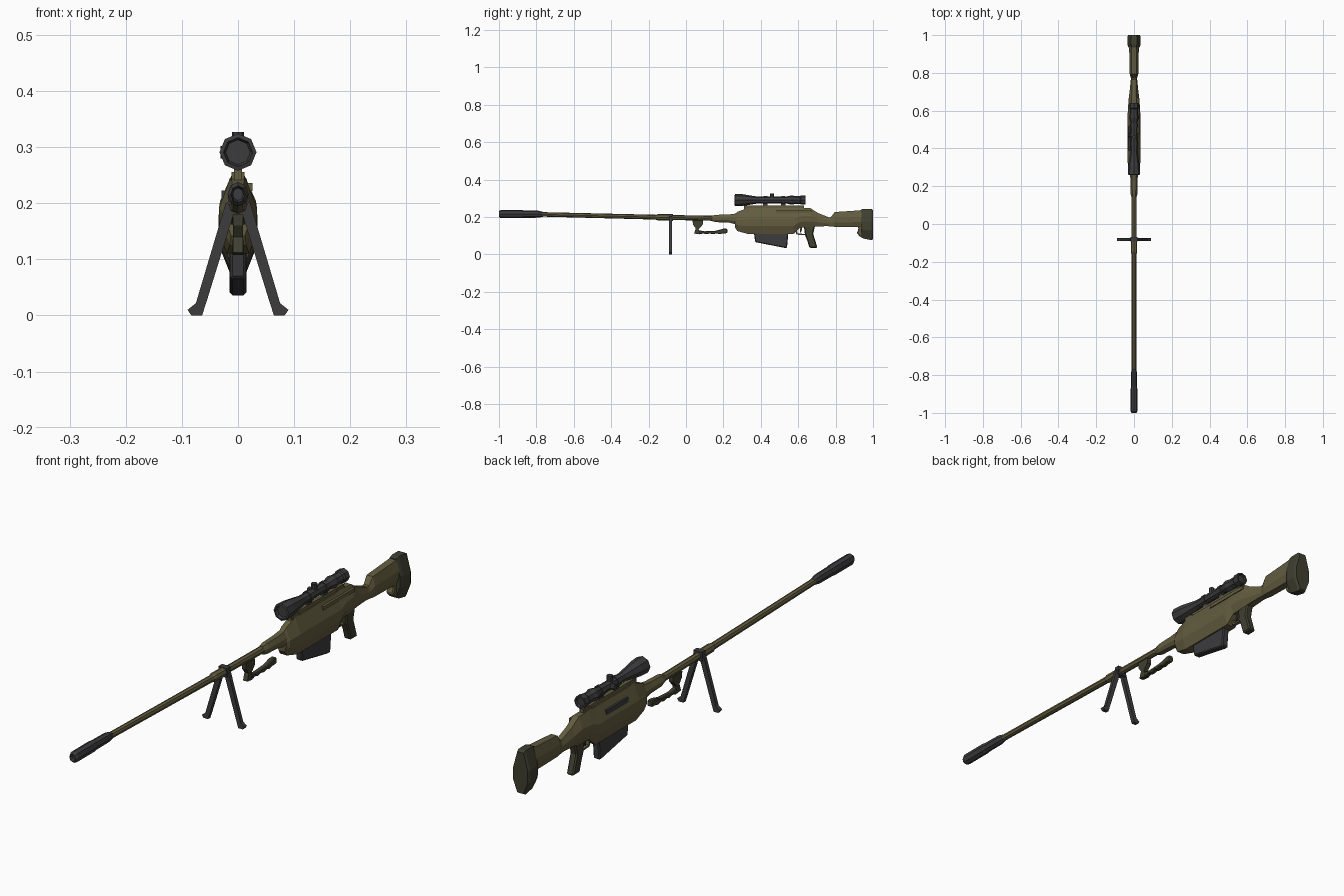
import bpy, math


def material(name, rgb):
    m = bpy.data.materials.new(name)
    m.diffuse_color = (*rgb, 1)
    return m


OLIVE = material("olive", (0.125, 0.108, 0.05))
DARK = material("dark_metal", (0.045, 0.045, 0.048))
RUBBER = material("rubber", (0.05, 0.05, 0.03))


def mesh(name, verts, faces, mat):
    me = bpy.data.meshes.new(name)
    me.from_pydata(verts, [], faces)
    me.materials.append(mat)
    ob = bpy.data.objects.new(name, me)
    bpy.context.collection.objects.link(ob)
    return ob


def loft(name, rings, mat):
    """Skin equal-length rings and cap both ends."""
    n = len(rings[0])
    verts = [p for r in rings for p in r]
    faces = [(k * n + i, k * n + (i + 1) % n, (k + 1) * n + (i + 1) % n, (k + 1) * n + i)
             for k in range(len(rings) - 1) for i in range(n)]
    faces += [tuple(reversed(range(n))), tuple(range(len(verts) - n, len(verts)))]
    return mesh(name, verts, faces, mat)


def tube(name, stations, mat, n=8, sx=1.0):
    """Faceted tube along y from (y, z, radius) stations."""
    ang = [2 * math.pi * i / n for i in range(n)]
    return loft(name, [[(-r * sx * math.cos(a), y, z + r * math.sin(a)) for a in ang]
                       for y, z, r in stations], mat)


def body(name, stations, mat):
    """Octagonal body along y: (y, bottom, top, half width, top half width, bottom half width)."""
    rings = []
    for y, z0, z1, w, wt, wb in stations:
        h = z1 - z0
        half = [(wb, z0), (w, z0 + 0.3 * h), (w, z0 + 0.58 * h), (wt, z1)]
        ring = half + [(-x, z) for x, z in reversed(half)]
        rings.append([(x, y, z) for x, z in reversed(ring)])
    return loft(name, rings, mat)


def prism(name, prof, w, mat, x=0, bevel=0.0):
    """Side (y, z) profile extruded across x."""
    ob = loft(name, [[(x + s * w, y, z) for y, z in prof] for s in (-1, 1)], mat)
    if bevel:
        b = ob.modifiers.new("bevel", "BEVEL")
        b.width, b.segments = bevel, 1
    return ob


def box(name, x0, x1, y0, y1, z0, z1, mat):
    return prism(name, [(y0, z0), (y1, z0), (y1, z1), (y0, z1)],
                 (x1 - x0) / 2, mat, (x0 + x1) / 2)


# Barrel, sleeve and muzzle with a recessed bore
tube("barrel", [(-0.79, 0.215, 0.012), (-0.1, 0.198, 0.013), (0.2, 0.193, 0.014)], OLIVE)
tube("barrel_sleeve", [(-0.16, 0.199, 0.013), (-0.15, 0.199, 0.017),
                       (-0.075, 0.198, 0.017), (-0.07, 0.198, 0.013)], OLIVE)
tube("muzzle", [(-0.985, 0.216, 0.011), (-1.0, 0.216, 0.015), (-0.99, 0.216, 0.022),
                (-0.88, 0.216, 0.022), (-0.87, 0.216, 0.02), (-0.79, 0.2155, 0.019),
                (-0.765, 0.2145, 0.013)], DARK, sx=0.85)

# Bipod: mirrored legs with flared feet
for s, side in ((1, "right"), (-1, "left")):
    leg = [(0.012, 0.205), (0.022, 0.2), (0.075, 0.022), (0.09, 0.01), (0.083, 0.0),
           (0.064, 0.0), (0.055, 0.028), (0.008, 0.18)]
    loft("bipod_leg_" + side, [[(s * x, y, z) for x, z in leg] for y in (-0.09, -0.075)], DARK)
box("bipod_clamp", -0.018, 0.018, -0.092, -0.07, 0.18, 0.216, DARK)

# Folding foregrip with finger grooves
prism("foregrip_mount", [(0.035, 0.182), (0.09, 0.182), (0.09, 0.16), (0.068, 0.135),
                         (0.075, 0.108), (0.043, 0.112), (0.052, 0.14), (0.037, 0.16)], 0.009, RUBBER)
grooves = [(0.215 - 0.0175 * i, 0.108 + (0.005 if i % 2 else 0) + (0.005 if i == 0 else 0))
           for i in range(9)]
prism("foregrip_handle", [(0.065, 0.13), (0.1, 0.124), (0.16, 0.127), (0.2, 0.138),
                          (0.22, 0.138), (0.222, 0.118)] + grooves, 0.01, RUBBER, bevel=0.003)

# Receiver with forend, tail and stock
body("forend", [(0.14, 0.178, 0.208, 0.013, 0.007, 0.007), (0.16, 0.173, 0.212, 0.018, 0.009, 0.01),
                (0.23, 0.17, 0.214, 0.019, 0.01, 0.01), (0.29, 0.155, 0.222, 0.022, 0.01, 0.012)], OLIVE)
body("receiver", [(0.263, 0.142, 0.218, 0.02, 0.009, 0.012), (0.275, 0.125, 0.228, 0.028, 0.01, 0.015),
                  (0.33, 0.11, 0.249, 0.034, 0.012, 0.02), (0.575, 0.11, 0.249, 0.034, 0.012, 0.02),
                  (0.61, 0.142, 0.249, 0.032, 0.012, 0.018), (0.665, 0.147, 0.248, 0.028, 0.012, 0.016),
                  (0.705, 0.15, 0.222, 0.023, 0.011, 0.014), (0.775, 0.152, 0.194, 0.016, 0.01, 0.012)], OLIVE)
body("stock", [(0.75, 0.152, 0.194, 0.015, 0.01, 0.012), (0.775, 0.15, 0.2, 0.017, 0.011, 0.013),
               (0.795, 0.148, 0.227, 0.023, 0.013, 0.015), (0.9, 0.146, 0.234, 0.025, 0.014, 0.015),
               (0.95, 0.146, 0.238, 0.026, 0.014, 0.015)], OLIVE)
prism("stock_toe", [(0.915, 0.17), (0.95, 0.17), (0.95, 0.09), (0.93, 0.095), (0.913, 0.115),
                    (0.922, 0.135)], 0.015, OLIVE, bevel=0.004)
body("butt_pad", [(0.935, 0.093, 0.24, 0.03, 0.013, 0.013), (0.95, 0.085, 0.244, 0.035, 0.015, 0.015),
                  (0.99, 0.077, 0.244, 0.035, 0.015, 0.015), (1.0, 0.082, 0.238, 0.031, 0.013, 0.013)], RUBBER)

# Top rail, bolt ridge and ejection port
box("top_rail", -0.007, 0.007, 0.31, 0.63, 0.24, 0.262, OLIVE)
for i in range(2):
    box("rail_foot", -0.012, 0.012, 0.315 + 0.27 * i, 0.355 + 0.27 * i, 0.24, 0.256, OLIVE)
box("bolt_ridge", 0.012, 0.026, 0.48, 0.67, 0.222, 0.236, OLIVE)
box("ejection_port", -0.029, -0.015, 0.39, 0.52, 0.203, 0.223, DARK)

# Magazine, pistol grip and trigger
prism("magazine", [(0.362, 0.125), (0.548, 0.125), (0.54, 0.036), (0.525, 0.036), (0.37, 0.066)],
      0.014, DARK, bevel=0.004)
prism("pistol_grip", [(0.63, 0.155), (0.69, 0.155), (0.68, 0.11), (0.703, 0.036), (0.66, 0.036),
                      (0.648, 0.075), (0.636, 0.105)], 0.015, RUBBER, bevel=0.005)
prism("trigger_guard", [(0.585, 0.145), (0.592, 0.145), (0.596, 0.113), (0.64, 0.109),
                        (0.64, 0.103), (0.59, 0.106)], 0.006, OLIVE)
prism("trigger", [(0.612, 0.15), (0.622, 0.15), (0.62, 0.13), (0.613, 0.117), (0.609, 0.118)],
      0.004, DARK)

# Scope with recessed lenses, turrets and ring mounts
Z = 0.291
tube("scope", [(y, Z, r) for y, r in (
    (0.27, 0.022), (0.26, 0.026), (0.262, 0.033), (0.305, 0.031), (0.385, 0.018), (0.535, 0.018),
    (0.55, 0.022), (0.565, 0.025), (0.585, 0.021), (0.61, 0.021), (0.615, 0.025), (0.64, 0.025),
    (0.64, 0.019), (0.632, 0.017))], DARK)
for i, y in enumerate((0.425, 0.52)):
    tube("scope_ring_%d" % i, [(y - 0.01, Z, 0.021), (y + 0.01, Z, 0.021)], DARK)
    box("scope_mount_%d" % i, -0.006, 0.006, y - 0.012, y + 0.012, 0.255, Z - 0.01, DARK)


def turret(name, loc, rot):
    bpy.ops.mesh.primitive_cylinder_add(vertices=8, radius=0.011, depth=0.022, location=loc, rotation=rot)
    ob = bpy.context.object
    ob.name = name
    ob.data.materials.append(DARK)


turret("elevation_turret", (0, 0.46, Z + 0.025), (0, 0, 0))
turret("windage_turret", (-0.02, 0.47, Z), (0, math.pi / 2, 0))
